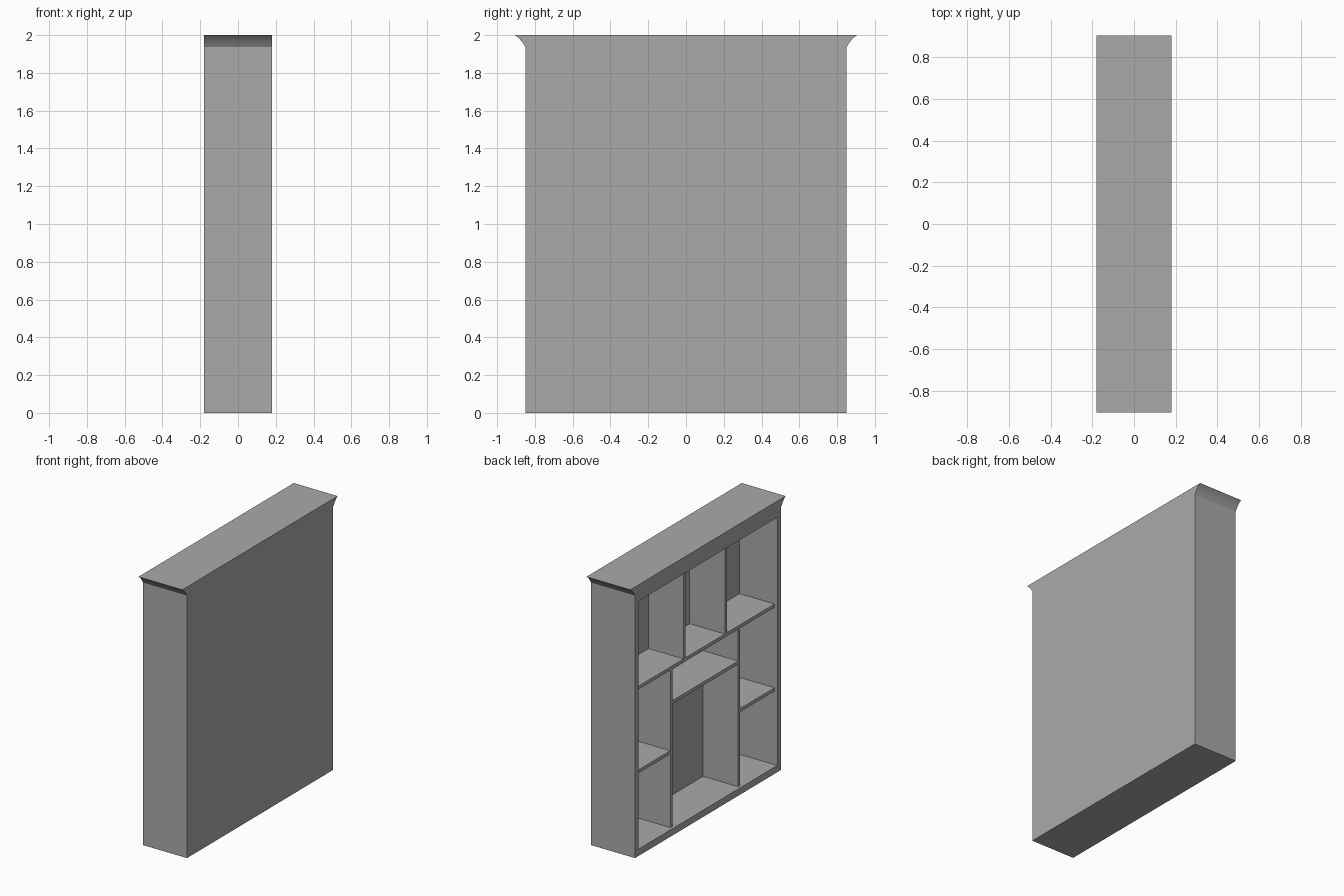
import bpy, bmesh

if "Cube" in bpy.data.objects:
    bpy.data.objects.remove(bpy.data.objects["Cube"])

HALF_X, HALF_Y, HEIGHT = 0.179, 0.85, 2.0
WALL, FLOOR, CEILING = 0.042, 0.05, 1.88
RECESS, BOARD = 0.022, 0.025
BACK_X = HALF_X - 0.05       # inner face of the back panel
FRONT_X = -HALF_X + RECESS   # front edge of the shelves
INNER_Y = HALF_Y - WALL

grey = bpy.data.materials.new("plain_grey")
grey.use_nodes = True
grey.diffuse_color = (0.4, 0.4, 0.4, 1)
grey.node_tree.nodes["Principled BSDF"].inputs["Base Color"].default_value = (0.4, 0.4, 0.4, 1)


def add_object(name, bm):
    bmesh.ops.recalc_face_normals(bm, faces=bm.faces)
    mesh = bpy.data.meshes.new(name)
    bm.to_mesh(mesh)
    bm.free()
    mesh.materials.append(grey)
    obj = bpy.data.objects.new(name, mesh)
    bpy.context.collection.objects.link(obj)
    return obj


def box(name, low, high):
    bm = bmesh.new()
    bmesh.ops.create_cube(bm, size=1)
    for v in bm.verts:
        v.co = [high[i] if v.co[i] > 0 else low[i] for i in range(3)]
    return add_object(name, bm)


def shelf(name, y0, y1, top):
    box(name, (FRONT_X, y0, top - BOARD), (BACK_X, y1, top))


def divider(name, y, z0, z1):
    box(name, (FRONT_X, y - BOARD / 2, z0), (BACK_X, y + BOARD / 2, z1))


# Cabinet body: outline with a flared cornice at both ends, extruded in depth
side = [(HALF_Y, 0), (HALF_Y, 1.936), (0.865, 1.96), (0.883, 1.982), (0.905, HEIGHT)]
outline = side + [(-y, z) for y, z in reversed(side)]
bm = bmesh.new()
face = bm.faces.new([bm.verts.new((-HALF_X, y, z)) for y, z in outline])
extruded = bmesh.ops.extrude_face_region(bm, geom=[face], use_keep_orig=True)
bmesh.ops.translate(bm, vec=(2 * HALF_X, 0, 0),
                    verts=[g for g in extruded["geom"] if isinstance(g, bmesh.types.BMVert)])
cabinet = add_object("cabinet_body", bm)

# Open compartment, cut from the -x side
cutter = box("compartment_cutter", (-HALF_X - 0.1, -INNER_Y, FLOOR), (BACK_X, INNER_Y, CEILING))
cutter.hide_render = True
cut = cabinet.modifiers.new("compartment", "BOOLEAN")
cut.operation = "DIFFERENCE"
cut.solver = "EXACT"
cut.object = cutter
bpy.context.view_layer.objects.active = cabinet
cabinet.select_set(True)
bpy.ops.object.modifier_apply(modifier=cut.name)
bpy.data.objects.remove(cutter)
bpy.ops.object.shade_smooth_by_angle(angle=0.5)

# Shelves and dividers
UPPER, MIDDLE, LOWER = 1.235, 0.977, 0.617
TOP_Y, LOW_Y = 0.24, 0.395
shelf("upper_shelf", -INNER_Y, INNER_Y, UPPER)
shelf("middle_shelf", -LOW_Y + BOARD / 2, LOW_Y - BOARD / 2, MIDDLE)
for label, s in (("near", 1), ("far", -1)):
    divider("upper_divider_" + label, s * TOP_Y, UPPER, CEILING)
    divider("lower_divider_" + label, s * LOW_Y, FLOOR, UPPER - BOARD)
    y0, y1 = sorted((s * (LOW_Y + BOARD / 2), s * INNER_Y))
    shelf("lower_shelf_" + label, y0, y1, LOWER)
